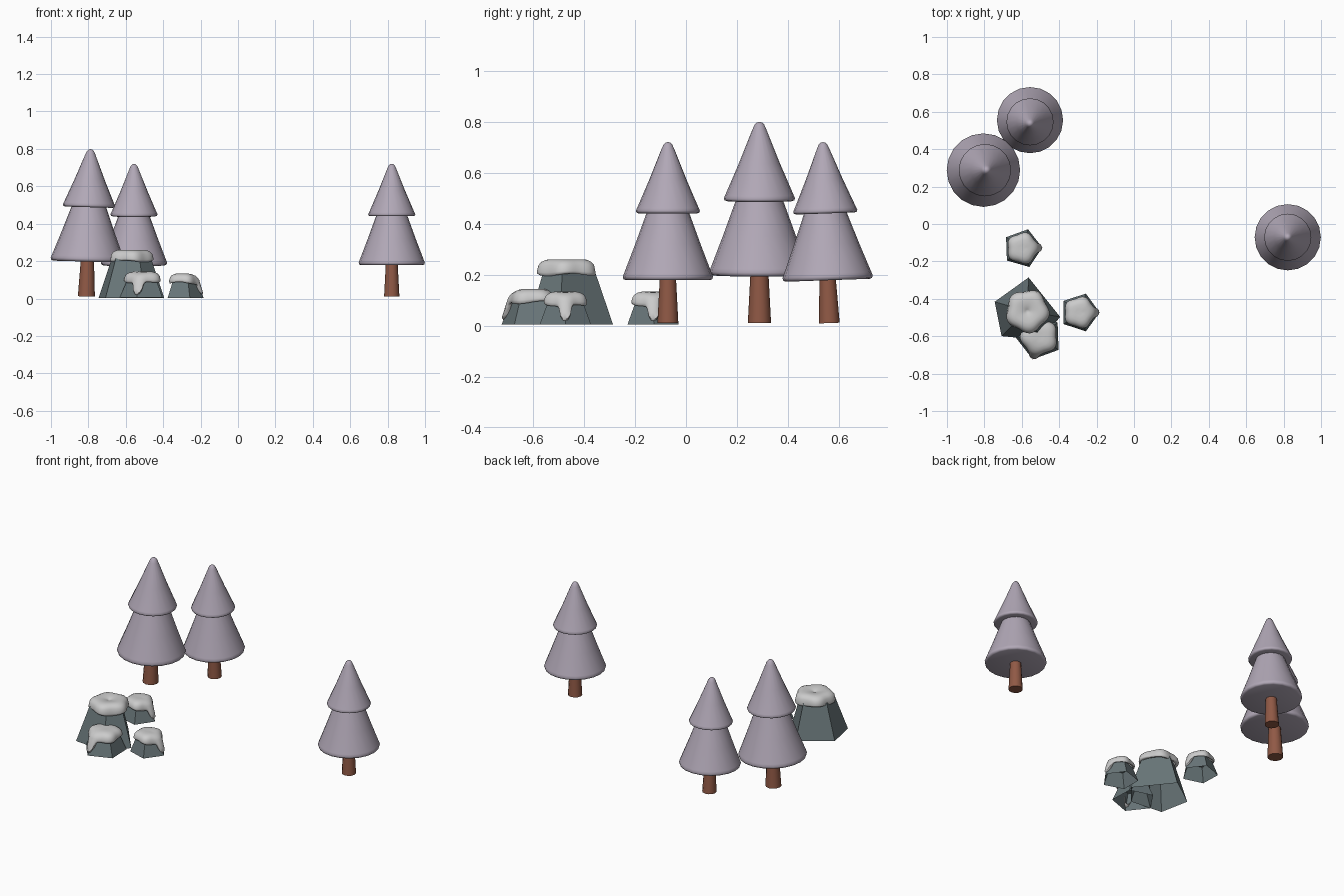
import bpy, bmesh
from math import sin, cos, pi, radians, exp, atan2

if "Cube" in bpy.data.objects:
    bpy.data.objects.remove(bpy.data.objects["Cube"])


def material(name, rgb):
    m = bpy.data.materials.new(name)
    m.diffuse_color = (*rgb, 1)
    m.use_nodes = True
    m.node_tree.nodes["Principled BSDF"].inputs["Base Color"].default_value = m.diffuse_color
    return m


FOLIAGE = material("foliage", (0.44, 0.39, 0.47))
BARK = material("bark", (0.28, 0.10, 0.06))
STONE = material("stone", (0.14, 0.18, 0.19))
SNOW = material("snow", (0.62, 0.62, 0.62))


def ring_mesh(name, rings, mat, loc, rot=(0, 0, 0), scale=(1, 1, 1), top=None, bottom=None, smooth=True):
    """Skin between rings of points (top to bottom); top/bottom: 'fan' apex point or 'cap'."""
    bm = bmesh.new()
    loops = [[bm.verts.new(p) for p in r] for r in rings]
    n = len(loops[0])
    for a, b in zip(loops, loops[1:]):
        for i in range(n):
            j = (i + 1) % n
            bm.faces.new((a[i], b[i], b[j], a[j]))
    for end, loop in ((top, loops[0]), (bottom, loops[-1])):
        if end == 'cap':
            bm.faces.new(loop)
        elif end is not None:
            c = bm.verts.new((0, 0, end))
            for i in range(n):
                bm.faces.new((loop[i], loop[(i + 1) % n], c))
    bmesh.ops.recalc_face_normals(bm, faces=bm.faces)
    me = bpy.data.meshes.new(name)
    bm.to_mesh(me)
    bm.free()
    me.materials.append(mat)
    ob = bpy.data.objects.new(name, me)
    bpy.context.collection.objects.link(ob)
    ob.location, ob.rotation_euler, ob.scale = loc, rot, scale
    if smooth:
        bpy.ops.object.select_all(action='DESELECT')
        ob.select_set(True)
        bpy.context.view_layer.objects.active = ob
        bpy.ops.object.shade_smooth_by_angle(angle=radians(50))
    return ob


def circle(r, z, n):
    return [(r * cos(2 * pi * i / n), r * sin(2 * pi * i / n), z) for i in range(n)]


# Tree: tapered trunk and two rounded cones
TRUNK = [(0.031, 0.20), (0.041, 0.01)]
LOWER = [(0.075, 0.465), (0.088, 0.43), (0.128, 0.32), (0.172, 0.205),
         (0.177, 0.192), (0.174, 0.182), (0.165, 0.178)]
UPPER = [(0.009, 0.718), (0.017, 0.71), (0.024, 0.695), (0.072, 0.575), (0.121, 0.461),
         (0.126, 0.45), (0.123, 0.443), (0.115, 0.44)]


def tree(tag, x, y, scale, rot):
    for part, prof, mat, n, top, bot in (
            ("trunk", TRUNK, BARK, 12, 'cap', 'cap'),
            ("lower_branches", LOWER, FOLIAGE, 20, 'cap', 0.18),
            ("upper_branches", UPPER, FOLIAGE, 20, 0.72, 0.442)):
        ring_mesh(f"{tag}_{part}", [circle(r, z, n) for r, z in prof], mat,
                  (x, y, 0), rot, (scale,) * 3, top, bot)


tree("left_tree", -0.811, 0.288, 1.11, (0, 0.028, 0))
tree("back_tree", -0.556, 0.562, 1.0, (0.035, 0, 0))
tree("right_tree", 0.822, -0.071, 1.0, (0, 0, 0))


# Faceted rocks, open underneath
def rock(name, corners, taper, height, loc, rot=0, scale=(1, 1, 1)):
    base = [(r * cos(radians(a)), r * sin(radians(a)), 0.004) for a, r in corners]
    upper = [(x * taper, y * taper, height) for x, y, _ in base]
    ring_mesh(name, [upper, base], STONE, loc, (0, 0, rot), scale, 'cap', None, False)


# Snow cap: dome with a wavy hem and an optional drip along angle 0
def snow_cap(name, radius, z0, profile, top, hem, loc, rot=0, scale=(1, 1, 1), drip=0.0, phase=0.0):
    n = 60

    def ring(k, z, d_r=0.0, d_z=0.0, wave=0.0):
        pts = []
        for i in range(n):
            t = 2 * pi * i / n
            a = atan2(sin(t), cos(t))
            d = drip * exp(-(a / 0.27) ** 4)
            soft = drip * exp(-(a / 0.6) ** 2)
            r = radius * k * (1 + 0.06 * k * cos(5 * (t - phase))) + d_r * d
            zz = z0 + z - d_z * d - 0.012 * k * k * soft + wave * sin(3 * t + 1)
            pts.append((r * cos(t), r * sin(t), zz))
        return pts

    rings = [ring(k, z) for k, z in profile]
    rings += [ring(1.05, hem + 0.012, 0.010, 0.035, 0.003),
              ring(1.04, hem + 0.004, 0.018, 0.052, 0.005),
              ring(0.99, hem, 0.018, 0.056, 0.005),
              ring(0.86, hem + 0.004, 0.010, 0.050, 0.003)]
    ring_mesh(name, rings, SNOW, loc, (0, 0, rot), scale, z0 + top)


# Large rock and its cap
BIG = (-0.57, -0.466, 0)
rock("large_rock", [(88, 0.18), (164, 0.182), (224, 0.192), (295, 0.17), (350, 0.178)], 0.6, 0.215, BIG)
snow_cap("large_rock_snow", 0.107, 0.2,
         [(0.1, 0.05), (0.3, 0.056), (0.55, 0.06), (0.75, 0.058), (0.9, 0.05), (1.0, 0.037)],
         0.043, -0.001, BIG, phase=radians(-10))

# Small rocks: one shape placed three times, each with a drip over a corner
for tag, x, y, rot, s in (("front", -0.507, -0.603, radians(-106), (1.18, 1.18, 1.08)),
                          ("right", -0.290, -0.473, 0, (1, 1, 1)),
                          ("back", -0.596, -0.130, radians(2), (1, 1, 1))):
    rock(f"{tag}_small_rock", [(72 * i, 0.106) for i in range(5)], 0.69, 0.09, (x, y, 0), rot, s)
    snow_cap(f"{tag}_small_rock_snow", 0.078, 0.08,
             [(0.25, 0.053), (0.55, 0.053), (0.75, 0.049), (0.9, 0.042), (1.0, 0.031)],
             0.052, 0.004, (x, y, 0), rot, s, drip=1.0)
